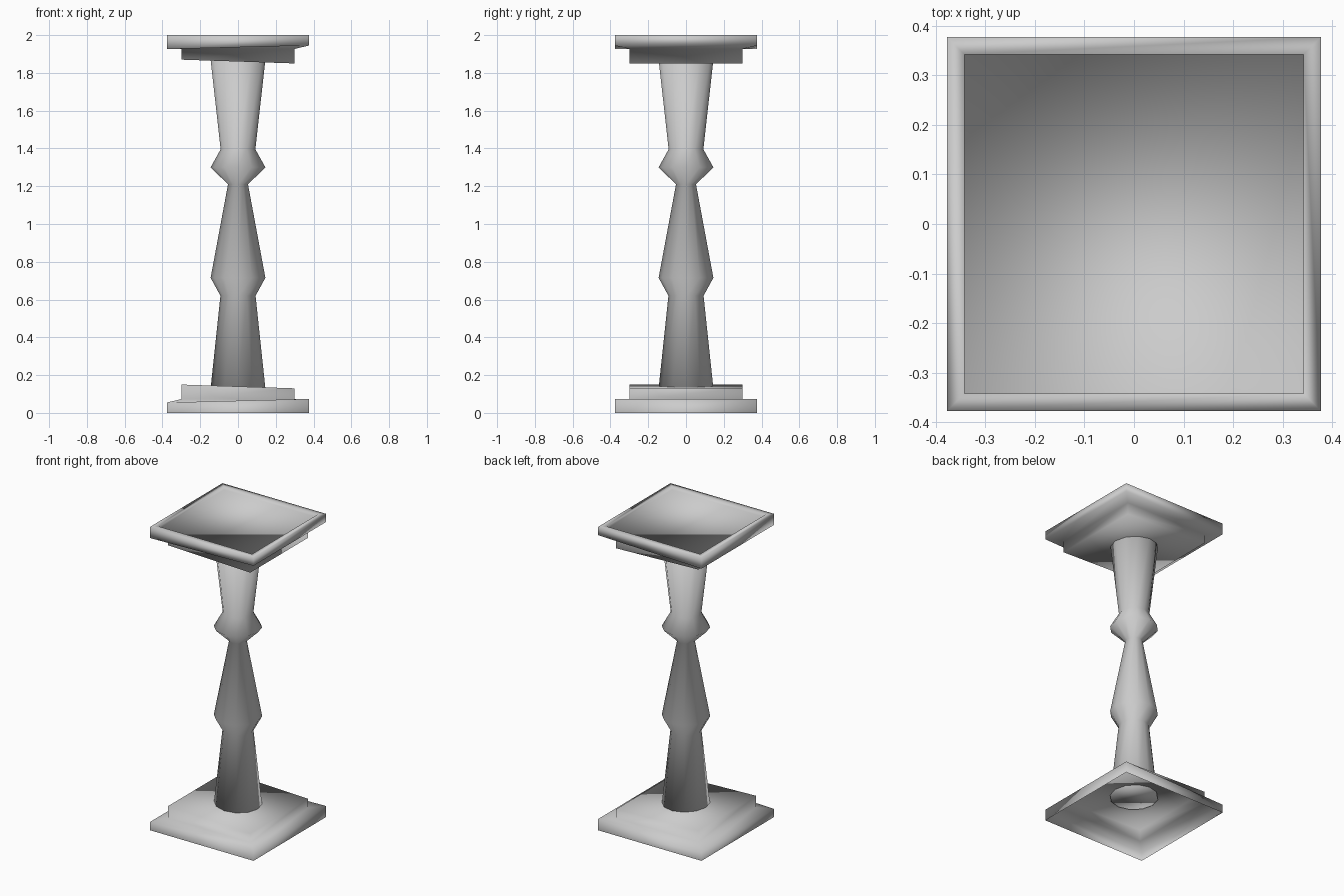
import bpy, bmesh, math
from mathutils import Matrix

cube = bpy.data.objects.get("Cube")
if cube:
    bpy.data.objects.remove(cube, do_unlink=True)

stone = bpy.data.materials.new("grey_stone")
stone.use_nodes = True
stone.diffuse_color = (0.6, 0.6, 0.6, 1)
bsdf = stone.node_tree.nodes["Principled BSDF"]
bsdf.inputs["Base Color"].default_value = stone.diffuse_color
bsdf.inputs["Roughness"].default_value = 0.8


def skin(name, rings, cap_start, cap_end, matrix=Matrix()):
    """Join counter-clockwise rings of points, from low to high, into one smooth shell."""
    bm = bmesh.new()
    loops = [[bm.verts.new(p) for p in ring] for ring in rings]
    for low, high in zip(loops, loops[1:]):
        n = len(low)
        for i in range(n):
            j = (i + 1) % n
            bm.faces.new((low[i], low[j], high[j], high[i]))
    if cap_start:
        bm.faces.new(loops[0][::-1])
    if cap_end:
        bm.faces.new(loops[-1])
    for face in bm.faces:
        face.smooth = True
    bm.transform(matrix)
    mesh = bpy.data.meshes.new(name)
    bm.to_mesh(mesh)
    bm.free()
    mesh.materials.append(stone)
    obj = bpy.data.objects.new(name, mesh)
    bpy.context.collection.objects.link(obj)
    return obj


def square(half, z_left, z_right):
    """Square ring whose height may differ between its -x and +x sides."""
    return [(-half, -half, z_left), (half, -half, z_right),
            (half, half, z_right), (-half, half, z_left)]


def circle(radius, z, sides=12):
    return [(radius * math.cos(math.tau * i / sides),
             radius * math.sin(math.tau * i / sides), z) for i in range(sides)]


# Stepped plinth, hollow underneath, with slightly tilted steps
steps = [square(0.377, 0, 0), square(0.377, 0.055, 0.074),
         square(0.3, 0.073, 0.07), square(0.3, 0.15, 0.13)]
skin("base_plinth", steps, False, True)

# Same plinth turned over on top, with a shallow square tray
tray = [square(0.342, 0.02, 0.02), square(0.342, 0, 0)]
turn_over = Matrix.Translation((0, 0, 2)) @ Matrix.Rotation(math.pi, 4, 'Y')
skin("top_basin", tray + steps, True, True, turn_over)

# Turned column
profile = [(0.145, 0.13), (0.093, 0.62), (0.145, 0.715), (0.053, 1.21),
           (0.145, 1.30), (0.092, 1.395), (0.145, 1.87)]
skin("column", [circle(r, z) for r, z in profile], True, True)
